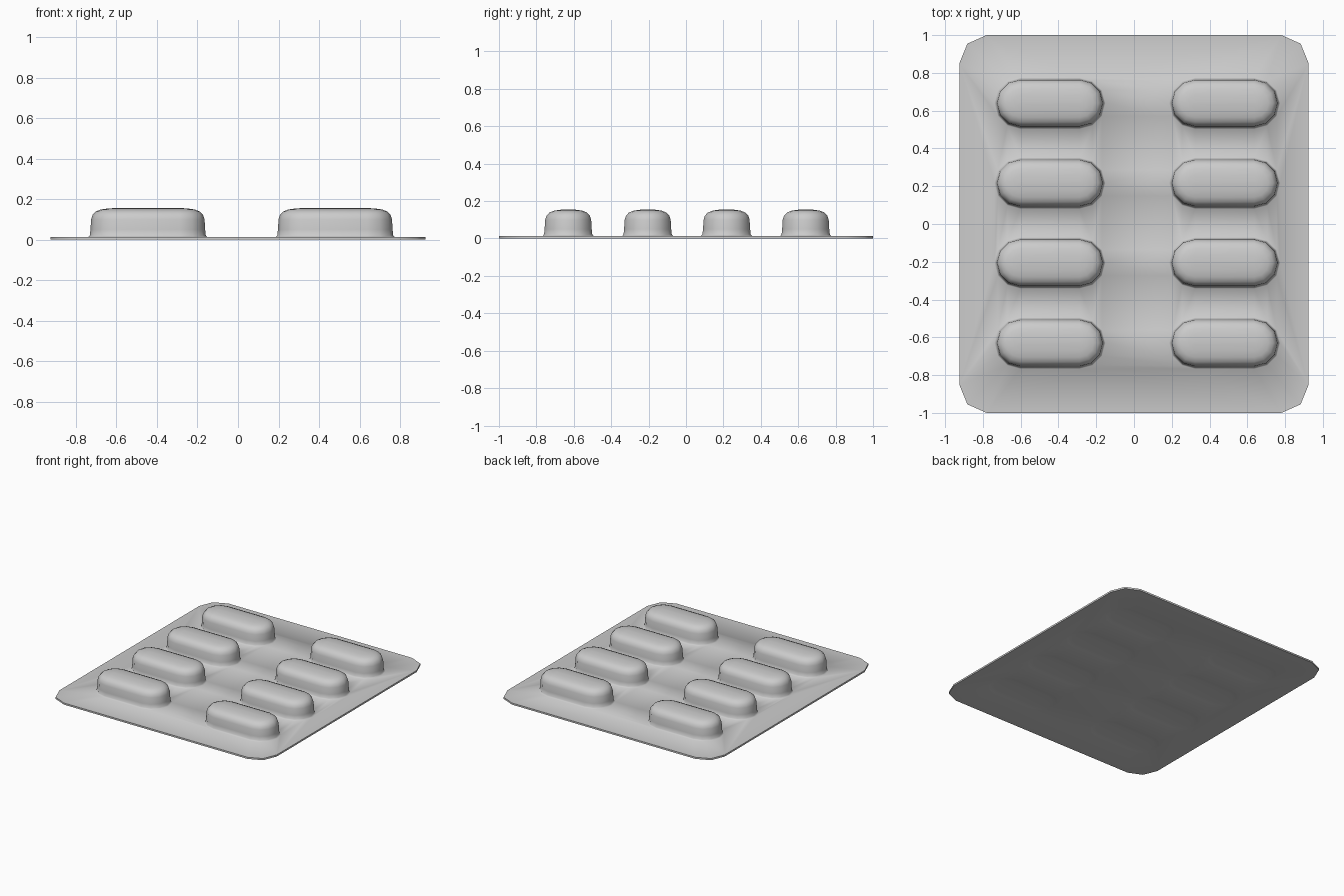
import bpy, bmesh, math
from mathutils import Vector

if "Cube" in bpy.data.objects:
    bpy.data.objects.remove(bpy.data.objects["Cube"])

XS = (-0.445, 0.48)
YS = (0.64, 0.217, -0.205, -0.63)
THICK = 0.013
# pocket profile: (half width, height), from flared rim to crown
POCKET = [(0.137, THICK), (0.129, 0.022), (0.126, 0.05), (0.123, 0.1),
          (0.116, 0.122), (0.100, 0.139), (0.075, 0.149), (0.04, 0.154), (0.008, 0.156)]
# faint imprint in the backing
IMPRINT = [(0.129, 0.0), (0.115, 0.002), (0.08, 0.004)]

bm = bmesh.new()


def ring(points, z):
    return [bm.verts.new((x, y, z)) for x, y in points]


def stadium(cx, cy, r):
    pts = []
    for side in (1, -1):
        for i in range(7):
            a = -math.pi / 2 + math.pi * i / 6
            pts.append((cx + side * (0.157 + r * math.cos(a)), cy + side * r * math.sin(a)))
    return pts


def loop_edges(vs):
    out = []
    for a, b in zip(vs, vs[1:] + vs[:1]):
        out.append(bm.edges.get((a, b)) or bm.edges.new((a, b)))
    return out


def skin(lower, upper):
    n = len(lower)
    for i in range(n):
        j = (i + 1) % n
        bm.faces.new((lower[i], lower[j], upper[j], upper[i]))


def lofted(cx, cy, profile):
    rings = [ring(stadium(cx, cy, r), z) for r, z in profile]
    for a, b in zip(rings, rings[1:]):
        skin(a, b)
    bm.faces.new(rings[-1])
    return loop_edges(rings[0])


# sheet outline with clipped, two-segment corners
corner = [(0.925, 0.85), (0.882, 0.955), (0.78, 1.0)]
outline = (corner + [(-x, y) for x, y in reversed(corner)]
           + [(-x, -y) for x, y in corner] + [(x, -y) for x, y in reversed(corner)])
bottom, top = ring(outline, 0), ring(outline, THICK)
skin(bottom, top)

# pockets on top, imprints below, with the flat sheet filled around them
for border, profile, up in ((top, POCKET, 1), (bottom, IMPRINT, -1)):
    edges = loop_edges(border)
    for x in XS:
        for y in YS:
            edges += lofted(x, y, profile)
    bmesh.ops.triangle_fill(bm, use_beauty=True, use_dissolve=False,
                            edges=edges, normal=Vector((0, 0, up)))

bmesh.ops.recalc_face_normals(bm, faces=bm.faces)
mesh = bpy.data.meshes.new("blister_pack")
bm.to_mesh(mesh)
bm.free()
obj = bpy.data.objects.new("blister_pack", mesh)
bpy.context.collection.objects.link(obj)
bpy.context.view_layer.objects.active = obj
obj.select_set(True)
bpy.ops.object.shade_smooth_by_angle(angle=math.radians(50))
